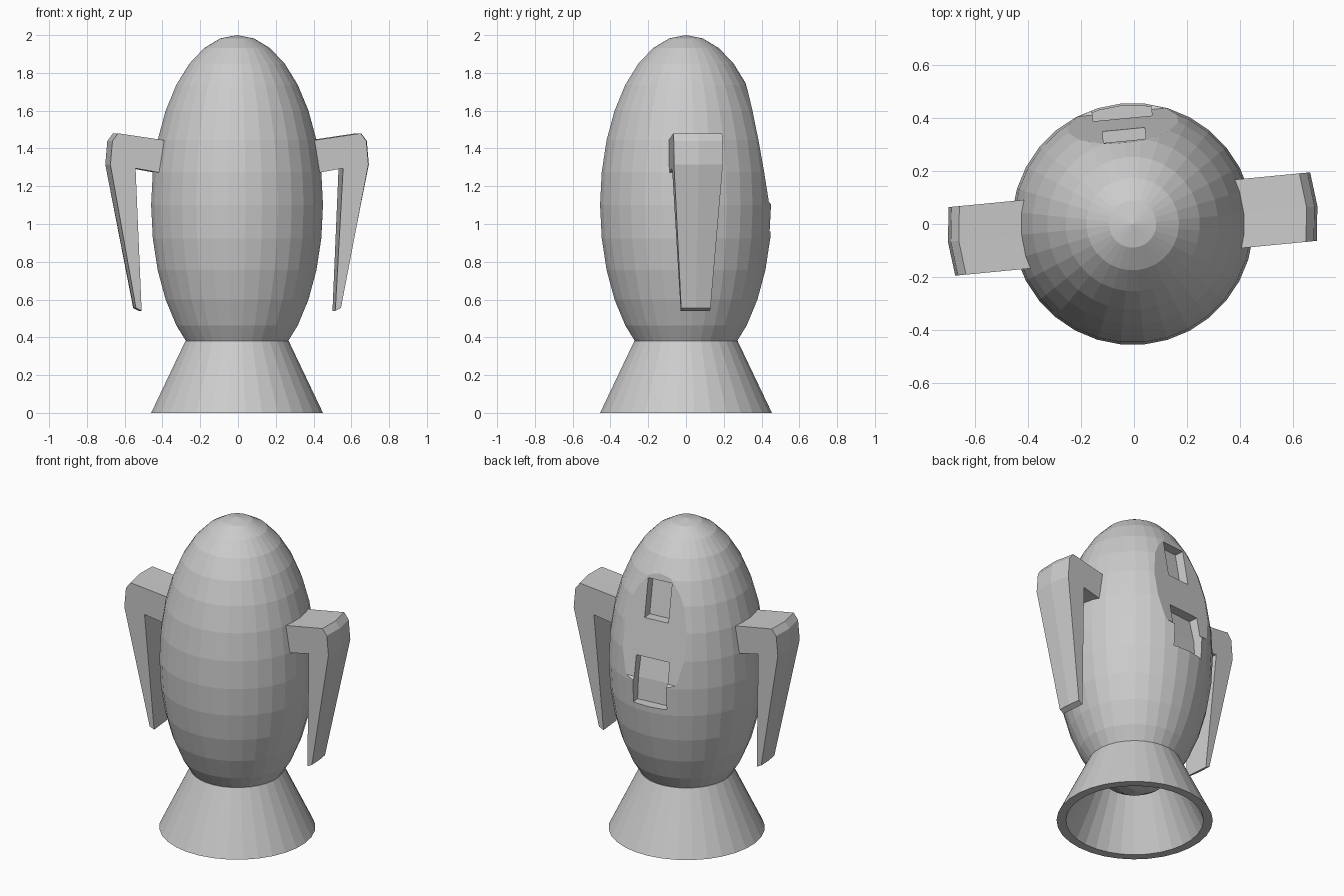
import bpy, bmesh
from math import radians
from mathutils import Matrix

if "Cube" in bpy.data.objects:
    bpy.data.objects.remove(bpy.data.objects["Cube"])

# Whole model is turned slightly about z
TURN = Matrix.Translation((-0.005, 0, 0)) @ Matrix.Rotation(radians(5.5), 4, 'Z')


def add_object(name, bm):
    bmesh.ops.recalc_face_normals(bm, faces=bm.faces)
    mesh = bpy.data.meshes.new(name)
    bm.to_mesh(mesh)
    bm.free()
    mesh.transform(TURN)
    obj = bpy.data.objects.new(name, mesh)
    bpy.context.collection.objects.link(obj)
    return obj


def loft(name, sections):
    """Join equal-length point loops and cap both ends."""
    bm = bmesh.new()
    loops = [[bm.verts.new(p) for p in s] for s in sections]
    n = len(loops[0])
    for a, b in zip(loops, loops[1:]):
        for i in range(n):
            j = (i + 1) % n
            bm.faces.new((a[i], a[j], b[j], b[i]))
    bm.faces.new(loops[0])
    bm.faces.new(loops[-1])
    return add_object(name, bm)


def cut(target, name, profile, half_width):
    """Subtract a (y, z) profile extruded along x."""
    cutter = loft(name, [[(x, y, z) for y, z in profile]
                         for x in (-half_width, half_width)])
    cutter.hide_render = True
    mod = target.modifiers.new(name, 'BOOLEAN')
    mod.operation = 'DIFFERENCE'
    mod.solver = 'EXACT'
    mod.object = cutter
    bpy.context.view_layer.objects.active = target
    bpy.ops.object.modifier_apply(modifier=mod.name)
    bpy.data.objects.remove(cutter)


# Hull: stretched sphere
bm = bmesh.new()
bmesh.ops.create_uvsphere(
    bm, u_segments=32, v_segments=16, radius=1,
    matrix=Matrix.Translation((0, 0, 1.1)) @ Matrix.Diagonal((0.457, 0.457, 0.9, 1)))
hull = add_object("hull", bm)

# Flat panel and two recessed windows on the back
cut(hull, "panel_cutter",
    [(0.308, 1.76), (0.424, 1.12), (0.46, 1.085), (0.7, 1.085), (0.7, 1.76)], 0.6)
cut(hull, "upper_window_cutter",
    [(0.255, 1.72), (0.298, 1.48), (0.7, 1.48), (0.7, 1.72)], 0.08)
cut(hull, "lower_window_cutter",
    [(0.34, 1.25), (0.375, 1.1), (0.385, 0.96), (0.7, 0.96), (0.7, 1.25)], 0.112)

# Exhaust nozzle: hollow cone
profile = [(0.275, 0.38), (0.457, 0), (0.403, 0), (0.221, 0.38)]
bm = bmesh.new()
ring = [bm.verts.new((r, 0, z)) for r, z in profile]
edges = [bm.edges.new((ring[i], ring[(i + 1) % 4])) for i in range(4)]
bmesh.ops.spin(bm, geom=ring + edges, cent=(0, 0, 0), axis=(0, 0, 1),
               angle=radians(360), steps=32, use_merge=True)
bmesh.ops.remove_doubles(bm, verts=bm.verts, dist=0.0001)
add_object("nozzle", bm)

# Side fins: (x, z, half width, outward bow at the middle)
FIN = [(0.36, 1.438, 0.13, 0), (0.645, 1.48, 0.13, 0.015),
       (0.675, 1.44, 0.13, 0.015), (0.686, 1.315, 0.13, 0.015),
       (0.545, 0.555, 0.078, 0.004), (0.515, 0.54, 0.078, 0),
       (0.552, 1.295, 0.127, 0), (0.36, 1.26, 0.13, 0)]
for name, side in (("right_fin", 1), ("left_fin", -1)):
    loft(name, [[(side * (x + bow * (k == 0)), k * w, z) for x, z, w, bow in FIN]
                for k in (-1, 0, 1)])
